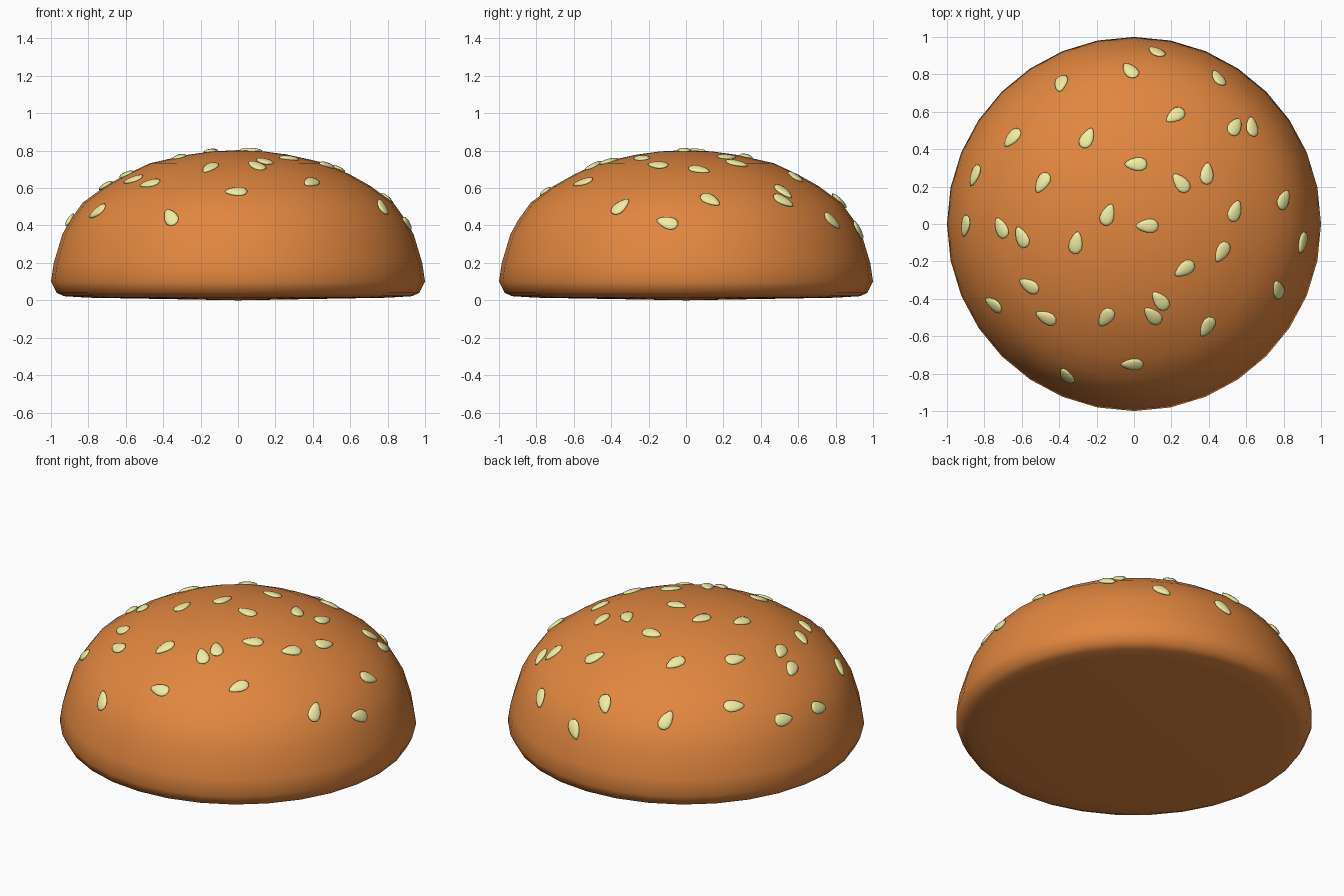
import bpy, bmesh, math
from mathutils import Vector, Matrix

if "Cube" in bpy.data.objects:
    bpy.data.objects.remove(bpy.data.objects["Cube"])

# Bun outline from crown to underside (radius, height)
CROWN = [(0, .803), (.14, .796), (.27, .778), (.47, .733), (.60, .672), (.71, .61),
         (.83, .522), (.90, .425), (.94, .35), (.985, .2), (1, .1)]
BASE = [(.97, .04), (.93, .022), (.8, .014), (0, .0)]
SIDES = 32

# Seeds as seen from the top: x, y, direction of the long axis
SEEDS = [(.12, .92, 145), (-.02, .82, 130), (-.39, .75, -100), (.45, .78, 120), (.22, .58, 215),
         (.54, .52, 60), (.63, .52, 95), (-.65, .46, 230), (-.25, .46, 65), (.01, .32, 180),
         (.25, .22, 130), (.39, .27, 85), (-.85, .26, 250), (-.49, .22, 240), (-.14, .05, 70),
         (.07, -.01, 180), (.54, .07, 70), (.80, .13, 65), (-.90, -.01, 260), (-.71, -.02, 115),
         (-.60, -.07, 115), (-.31, -.10, 80), (.90, -.10, 255), (.47, -.15, 240), (.27, -.24, 215),
         (-.56, -.33, 150), (.77, -.35, 110), (.14, -.41, 130), (-.75, -.43, 145), (-.47, -.50, 155),
         (-.15, -.50, 235), (.10, -.49, 135), (.39, -.55, 240), (-.01, -.75, 180), (-.36, -.81, 120)]


def material(name, color):
    mat = bpy.data.materials.new(name)
    mat.diffuse_color = (*color, 1)
    mat.use_nodes = True
    mat.node_tree.nodes["Principled BSDF"].inputs["Base Color"].default_value = mat.diffuse_color
    return mat


def finish(name, bm, mat):
    bmesh.ops.recalc_face_normals(bm, faces=bm.faces)
    for f in bm.faces:
        f.smooth = True
    mesh = bpy.data.meshes.new(name)
    bm.to_mesh(mesh)
    bm.free()
    mesh.materials.append(mat)
    obj = bpy.data.objects.new(name, mesh)
    bpy.context.collection.objects.link(obj)
    return obj


def crown_height(r):
    for (r0, z0), (r1, z1) in zip(CROWN, CROWN[1:]):
        if r <= r1:
            return z0 + (z1 - z0) * (r - r0) / (r1 - r0)
    return CROWN[-1][1]


# Bun: lathed outline
bm = bmesh.new()
verts = [bm.verts.new((r, 0, z)) for r, z in CROWN + BASE]
edges = [bm.edges.new(pair) for pair in zip(verts, verts[1:])]
bmesh.ops.spin(bm, geom=verts + edges, cent=(0, 0, 0), axis=(0, 0, 1),
               angle=math.tau, steps=SIDES, use_merge=True)
bmesh.ops.remove_doubles(bm, verts=bm.verts, dist=1e-4)
finish("bun", bm, material("baked crust", (.75, .24, .05)))

# Sesame seeds: flattened teardrops lying on the crown
bm = bmesh.new()
for x, y, deg in SEEDS:
    r = math.hypot(x, y)
    slope = (crown_height(r + .04) - crown_height(max(r - .04, 0))) / (.04 + min(r, .04))
    normal = Vector((-slope * x / r, -slope * y / r, 1)).normalized()
    heading = Vector((math.cos(math.radians(deg)), math.sin(math.radians(deg)), 0))
    heading.z = slope * (heading.x * x + heading.y * y) / r
    heading.normalize()
    side = normal.cross(heading)
    place = Matrix((heading, side, normal)).transposed().to_4x4()
    place.translation = Vector((x, y, crown_height(r))) + normal * .002
    seed = bmesh.ops.create_uvsphere(bm, u_segments=12, v_segments=8, radius=1)["verts"]
    for v in seed:
        taper = 1 - .35 * v.co.x
        v.co = place @ Vector((.061 * v.co.x, .036 * v.co.y * taper, .014 * v.co.z))
finish("sesame_seeds", bm, material("sesame", (.87, .85, .36)))
